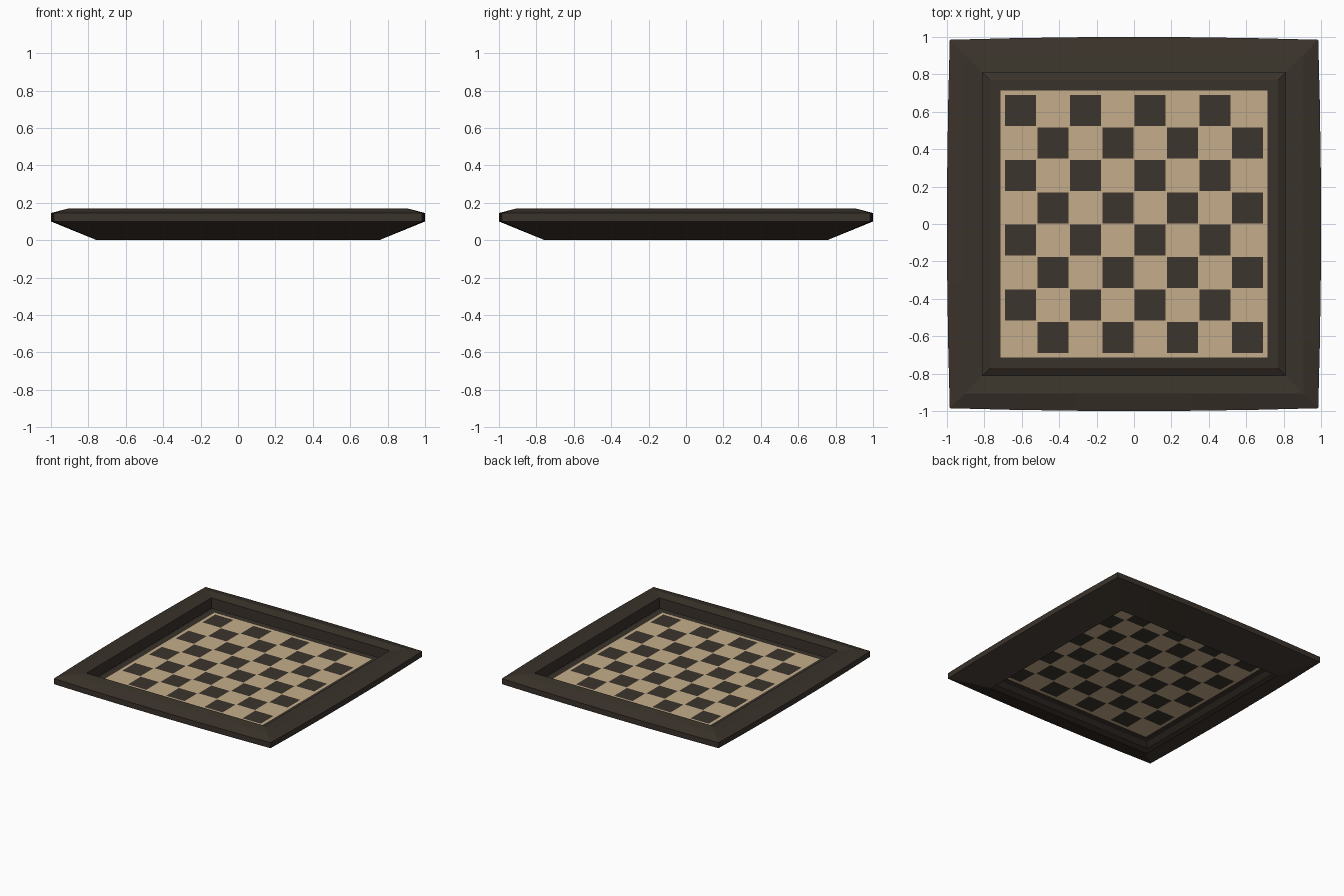
import bpy

if "Cube" in bpy.data.objects:
    bpy.data.objects.remove(bpy.data.objects["Cube"])


def material(name, rgb):
    m = bpy.data.materials.new(name)
    m.diffuse_color = (*rgb, 1)
    m.use_nodes = True
    m.node_tree.nodes["Principled BSDF"].inputs["Base Color"].default_value = m.diffuse_color
    return m


BROWN = material("dark_brown_wood", (0.042, 0.032, 0.024))
OLIVE = material("olive_brown_wood", (0.048, 0.039, 0.027))
SQUARE = material("dark_square", (0.045, 0.035, 0.027))
TAN = material("light_tan", (0.56, 0.42, 0.26))
SEG = 6  # points along each side, for the slightly bowed outer edge


def make_object(name, verts, faces, mats, indices):
    me = bpy.data.meshes.new(name)
    me.from_pydata(verts, [], faces)
    for m in mats:
        me.materials.append(m)
    for p, i in zip(me.polygons, indices):
        p.material_index = i
    ob = bpy.data.objects.new(name, me)
    bpy.context.collection.objects.link(ob)
    return ob


def square_ring(half, z, bow):
    """Square loop whose sides bulge outward by bow."""
    pts = []
    for side in range(4):
        for i in range(SEG):
            t = -1 + 2 * i / SEG
            x, y = t * half, -(half + bow * (1 - t * t))
            for _ in range(side):
                x, y = -y, x
            pts.append((x, y, z))
    return pts


def square_loft(name, profile, mats, rule):
    """Skin a (half width, height, bow) profile around the square."""
    n = 4 * SEG
    verts = [p for ring in profile for p in square_ring(*ring)]
    faces, idx = [], []
    for j in range(len(profile) - 1):
        for i in range(n):
            k = (i + 1) % n
            faces.append((j * n + i, j * n + k, (j + 1) * n + k, (j + 1) * n + i))
            idx.append(rule(j, i // SEG))
    return make_object(name, verts, faces, mats, idx)


# Frame: sloped underside, rim, bevel, flat top and inner wall (open below)
square_loft("frame",
            [(0.755, 0, 0), (0.985, 0.10, 0.015), (0.985, 0.145, 0.015),
             (0.905, 0.17, 0), (0.81, 0.17, 0), (0.81, 0.085, 0)],
            [BROWN, OLIVE], lambda j, side: 1 if j == 3 and side % 2 == 0 else 0)

# Raised panel edge: chamfer out of the groove and dark margin
square_loft("board_margin",
            [(0.81, 0.085, 0), (0.77, 0.11, 0), (0.715, 0.11, 0)],
            [BROWN], lambda j, side: 0)

# Playing surface: dark squares cut into a light sheet
PITCH, GAP = 0.1735, 0.004
lines = [-0.715]
for c in range(8):
    lo = (c - 4) * PITCH
    lines += [lo + GAP, lo + PITCH - GAP]
lines.append(0.715)
n = len(lines)
verts = [(x, y, 0.11) for y in lines for x in lines]
faces, idx = [], []
for r in range(n - 1):
    for c in range(n - 1):
        faces.append((r * n + c, r * n + c + 1, (r + 1) * n + c + 1, (r + 1) * n + c))
        inside = r % 2 == 1 and c % 2 == 1
        idx.append(1 if inside and (r // 2 + c // 2) % 2 == 1 else 0)
make_object("playing_surface", verts, faces, [TAN, SQUARE], idx)
